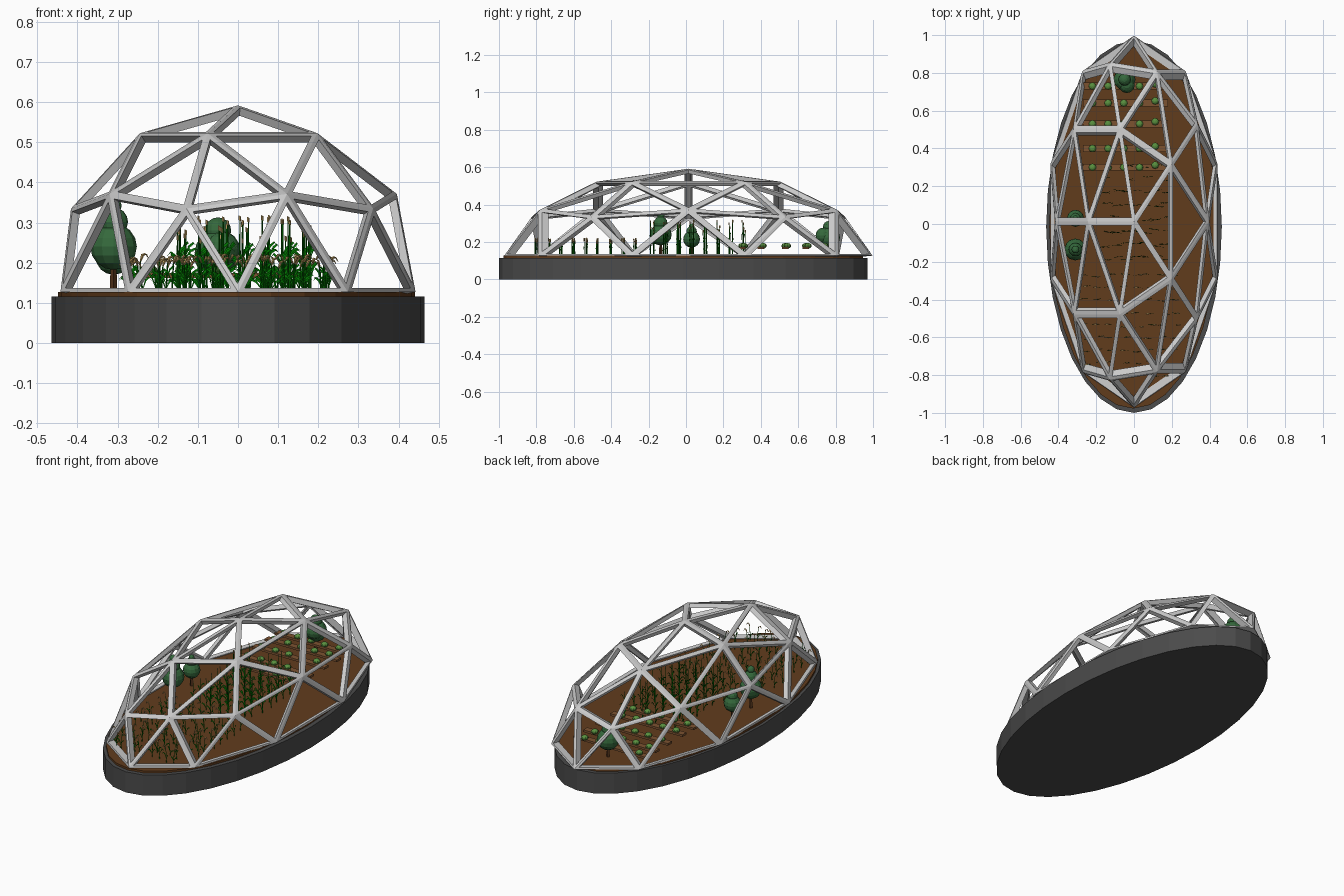
import bpy, bmesh, math, random
from mathutils import Vector, Matrix

if "Cube" in bpy.data.objects:
    bpy.data.objects.remove(bpy.data.objects["Cube"])

random.seed(4)
GROUND = 0.127


def mat(name, r, g, b):
    m = bpy.data.materials.new(name)
    m.diffuse_color = (r, g, b, 1)
    m.use_nodes = True
    m.node_tree.nodes["Principled BSDF"].inputs["Base Color"].default_value = m.diffuse_color
    return m


DARK = mat("dark_grey", 0.07, 0.07, 0.07)
SOIL = mat("soil", 0.12, 0.045, 0.012)
WOOD = mat("wood", 0.2, 0.085, 0.03)
BARK = mat("bark", 0.08, 0.03, 0.01)
FOLIAGE = mat("foliage", 0.035, 0.14, 0.045)
LEAF = mat("leaf", 0.0, 0.16, 0.0)
LETTUCE = mat("lettuce", 0.1, 0.28, 0.05)
STRAW = mat("straw", 0.6, 0.4, 0.14)


def make(name, bm, *mats):
    me = bpy.data.meshes.new(name)
    bm.to_mesh(me)
    bm.free()
    ob = bpy.data.objects.new(name, me)
    bpy.context.collection.objects.link(ob)
    for m in mats:
        me.materials.append(m)
    return ob


def disc(name, rx, ry, x, y, z0, z1, m):
    bm = bmesh.new()
    xf = Matrix.Translation((x, y, (z0 + z1) / 2)) @ Matrix.Diagonal((rx, ry, z1 - z0, 1))
    bmesh.ops.create_cone(bm, cap_ends=True, segments=32, radius1=1, radius2=1, depth=1, matrix=xf)
    return make(name, bm, m)


def ball(bm, c, r, u=12, v=8, flat=1.0):
    xf = Matrix.Translation(c) @ Matrix.Diagonal((r, r, r * flat, 1))
    bmesh.ops.create_uvsphere(bm, u_segments=u, v_segments=v, radius=1, matrix=xf)


def tube(bm, pts, radii, mi):
    # thin four-sided tube through points
    rings = []
    for p, r in zip(pts, radii):
        rings.append([bm.verts.new(Vector(p) + Vector((dx * r, dy * r, dz * r)))
                      for dx, dy, dz in ((1, 0, -.5), (0, 1, 0), (-1, 0, .5), (0, -1, 0))])
    for a, b in zip(rings, rings[1:]):
        for i in range(4):
            bm.faces.new((a[i], a[(i + 1) % 4], b[(i + 1) % 4], b[i])).material_index = mi
    bm.faces.new(rings[-1]).material_index = mi


def blade(bm, base, dx, dy, rise, width):
    # arched leaf strip that rises and droops at the tip
    rows = []
    for t, h, w in ((0, 0, .4), (.35, .75, 1), (.7, 1, .8), (1, .7, .05)):
        c = Vector(base) + Vector((dx * t, dy * t, rise * h))
        o = Vector((-.4 * math.copysign(1, dx), .3, .8)) * width * w / 2
        rows.append((bm.verts.new(c - o), bm.verts.new(c + o)))
    for a, b in zip(rows, rows[1:]):
        bm.faces.new((a[0], b[0], b[1], a[1])).material_index = 0


# platform and soil
disc("base", 0.465, 0.985, 0, -0.015, 0, 0.116, DARK)
disc("soil_bed", 0.445, 0.962, -0.004, -0.015, 0.11, GROUND, SOIL)

# geodesic frame: half icosphere, each triangle inset and opened
bm = bmesh.new()
bmesh.ops.create_icosphere(bm, subdivisions=2, radius=1.0,
                           matrix=Matrix.Rotation(math.pi, 4, 'Z'))
bmesh.ops.delete(bm, geom=[v for v in bm.verts if v.co.z < -0.05], context='VERTS')
panes = list(bm.faces)
bmesh.ops.inset_individual(bm, faces=panes, thickness=0.022, use_even_offset=True)
bmesh.ops.delete(bm, geom=panes, context='FACES')
frame = make("dome_frame", bm)
frame.location = (0, 0.013, GROUND)
frame.scale = (0.463, 0.98, 0.463)
sol = frame.modifiers.new("depth", 'SOLIDIFY')
sol.thickness = 0.045
sol.offset = -0.8

# trees: trunk plus stacked crowns
TREES = [
    (-0.31, -0.135, [(0, 0, .24, .058), (0, 0, .302, .036), (0, 0, .342, .02)]),
    (-0.31, 0.03, [(0, 0, .215, .045), (0, 0, .257, .028), (0, 0, .284, .015)]),
    (-0.05, 0.765, [(0, 0, .225, .058), (.012, -.03, .235, .042), (0, 0, .28, .033)]),
]
for n, (x, y, crown) in enumerate(TREES, 1):
    bm = bmesh.new()
    tube(bm, [(x, y, GROUND - .01), (x, y, .2)], [.01, .007], 0)
    make(f"tree_trunk_{n}", bm, BARK)
    bm = bmesh.new()
    for dx, dy, z, r in crown:
        ball(bm, (x + dx, y + dy, z), r)
    make(f"tree_crown_{n}", bm, FOLIAGE)

# raised planter rows with lettuces
for n, y in enumerate((.30, .40, .53, .64, .73), 1):
    bm = bmesh.new()
    xf = Matrix.Translation((-0.045, y, .168)) @ Matrix.Diagonal((.45, .036, .012, 1))
    bmesh.ops.create_cube(bm, size=1, matrix=xf)
    make(f"planter_{n}", bm, WOOD)
    bm = bmesh.new()
    for i in range(5):
        ball(bm, (-0.22 + .083 * i, y + (.012 if i == 4 else 0), .18), .02, 8, 6, .75)
    make(f"lettuce_row_{n}", bm, LETTUCE)

# tall corn rows
bm = bmesh.new()
for row in range(8):
    for i in range(7):
        x = -0.14 + .052 * i + random.uniform(-.012, .012)
        y = -0.18 + .07 * row + random.uniform(-.012, .012)
        if row > 5 and i % 2:
            continue
        h = random.uniform(.25, .31)
        tube(bm, [(x, y, GROUND - .005), (x, y, h)], [.0025, .0015], 0)
        tube(bm, [(x, y, h - .004), (x, y, h + .008)], [.003, .003], 1)
        for k in range(4):
            s = 1 if k % 2 else -1
            blade(bm, (x, y, GROUND + .01 + .025 * k), s * random.uniform(.02, .035),
                  random.uniform(-.008, .008), random.uniform(.02, .04), .007)
make("corn", bm, LEAF, STRAW)

# wheat rows with nodding ears
bm = bmesh.new()
for row in range(9):
    y0 = -0.80 + .066 * row
    half = min(.445 * math.sqrt(1 - (y0 / .96) ** 2) - .06, .24)
    for i in range(8):
        x = -half - .02 + 2 * half * i / 7 + random.uniform(-.015, .015)
        y = y0 + random.uniform(-.01, .01)
        s = random.choice((-1, 1))
        h = random.uniform(.185, .205)
        tube(bm, [(x, y, GROUND - .005), (x + s * .004, y, h)], [.002, .0015], 0)
        tube(bm, [(x + s * .004, y, h), (x + s * .009, y, h + .015),
                  (x + s * .017, y, h + .018), (x + s * .024, y, h + .006)],
             [.002, .0035, .0035, .001], 1)
        for d in (-1, 1):
            blade(bm, (x, y, GROUND + random.uniform(.005, .03)), d * random.uniform(.015, .03),
                  random.uniform(-.006, .006), random.uniform(.02, .04), .006)
make("wheat", bm, LEAF, STRAW)
